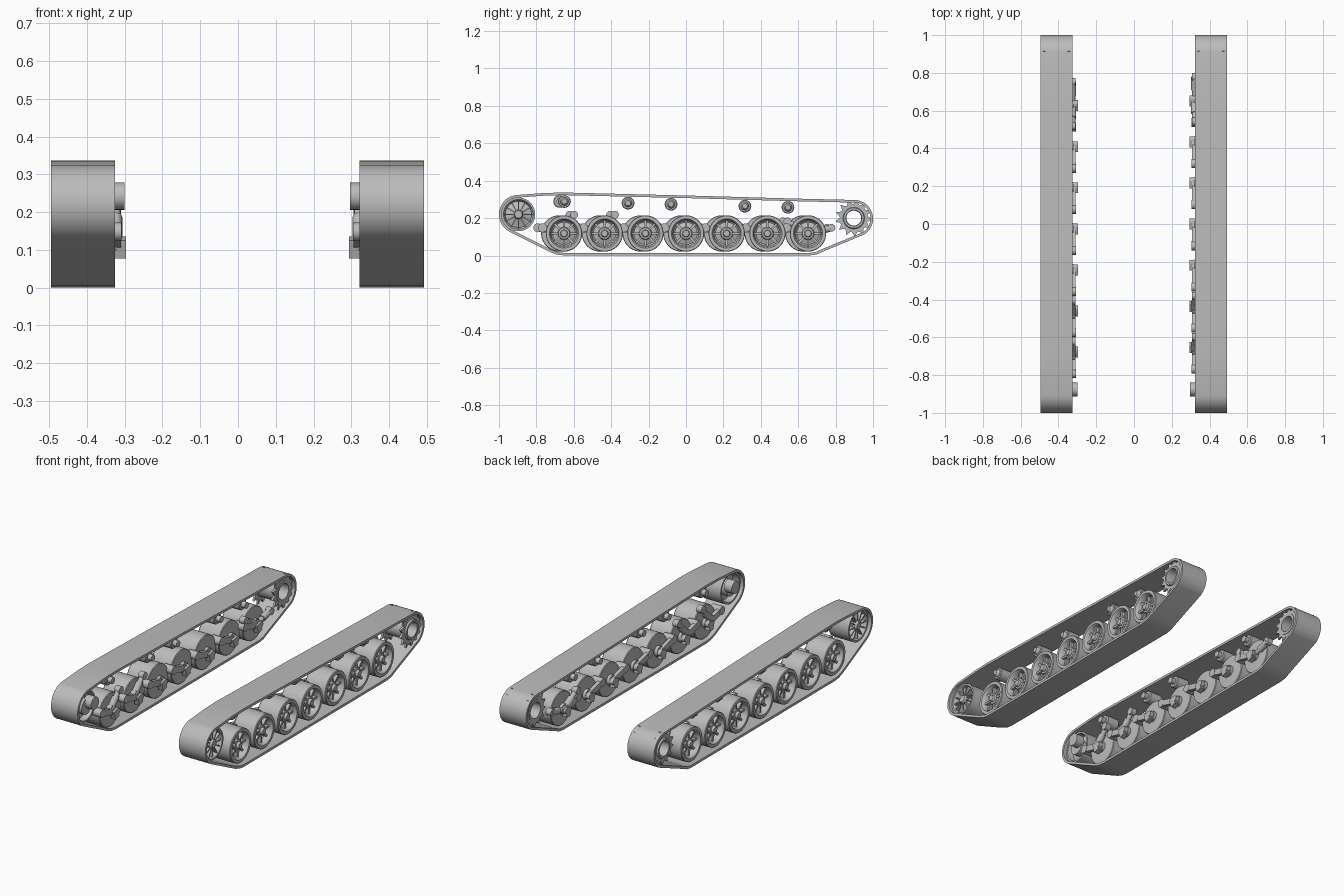
import bpy, bmesh
from math import sin, cos, pi, radians
from mathutils import Vector, Matrix

old = bpy.data.objects.get("Cube")
if old:
    bpy.data.objects.remove(old)

grey = bpy.data.materials.new("track_grey")
grey.use_nodes = True
colour = (0.5, 0.5, 0.5, 1)
grey.diffuse_color = colour
grey.node_tree.nodes["Principled BSDF"].inputs["Base Color"].default_value = colour
parts = []


def finish(bm, name):
    bmesh.ops.recalc_face_normals(bm, faces=bm.faces)
    mesh = bpy.data.meshes.new(name)
    bm.to_mesh(mesh)
    bm.free()
    mesh.materials.append(grey)
    ob = bpy.data.objects.new(name, mesh)
    bpy.context.collection.objects.link(ob)
    parts.append(ob)


def lathe(bm, profile, centre, side, steps=40, closed=False):
    """Revolve (radius, outward offset) points around an axis along x."""
    rings = []
    for r, off in profile:
        if r == 0:
            rings.append([bm.verts.new(centre + Vector((side * off, 0, 0)))] * steps)
        else:
            rings.append([bm.verts.new(centre + Vector((side * off, r * cos(2 * pi * k / steps),
                          r * sin(2 * pi * k / steps)))) for k in range(steps)])
    pairs = list(zip(rings, rings[1:]))
    if closed:
        pairs.append((rings[-1], rings[0]))
    for a, b in pairs:
        for k in range(steps):
            n = (k + 1) % steps
            bm.faces.new(list(dict.fromkeys((a[k], a[n], b[n], b[k]))))


def rod(bm, a, b, r, steps=16):
    d = b - a
    m = Matrix.Translation((a + b) / 2) @ d.to_track_quat('Z', 'Y').to_matrix().to_4x4()
    bmesh.ops.create_cone(bm, cap_ends=True, segments=steps, radius1=r, radius2=r,
                          depth=d.length, matrix=m)


def block(bm, centre, size, angle=0):
    m = Matrix.Translation(centre) @ Matrix.Rotation(angle, 4, 'X') @ Matrix.Diagonal((*size, 1))
    bmesh.ops.create_cube(bm, size=1, matrix=m)


def arc(cy, cz, r, start, end, n=18):
    angles = [radians(start + (end - start) * k / n) for k in range(n + 1)]
    return [Vector((cy + r * cos(a), cz + r * sin(a))) for a in angles]


def extrude_loops(bm, outer, inner, x0, x1):
    """Closed band between two matching yz loops."""
    loops = [[bm.verts.new((x, p.x, p.y)) for p in loop]
             for x, loop in ((x0, outer), (x1, outer), (x1, inner), (x0, inner))]
    n = len(outer)
    for i in range(4):
        a, b = loops[i], loops[(i + 1) % 4]
        for k in range(n):
            bm.faces.new((a[k], a[(k + 1) % n], b[(k + 1) % n], b[k]))


def track_belt(side, cx, name):
    outer = arc(-0.896, 0.22, 0.104, 242, 97)
    outer += [Vector(p) for p in ((-0.76, 0.334), (-0.66, 0.337), (0, 0.321), (0.6, 0.304))]
    outer += arc(0.9, 0.197, 0.1, 86, -58)
    outer += [Vector(p) for p in ((0.73, 0.02), (0.7, 0.006), (0.66, 0), (-0.65, 0),
                                  (-0.69, 0.005), (-0.73, 0.02))]
    inner = []
    for k, p in enumerate(outer):
        t = (outer[(k + 1) % len(outer)] - outer[k - 1]).normalized()
        inner.append(p + Vector((t.y, -t.x)) * 0.014)
    bm = bmesh.new()
    extrude_loops(bm, outer, inner, cx - 0.085, cx + 0.085)
    finish(bm, name + "_track_belt")


def road_wheel(side, centre, name):
    bm = bmesh.new()
    lathe(bm, [(0, .066), (.016, .066), (.02, .06), (.02, .052), (.03, .05), (.034, .036),
               (.06, .026), (.068, .032), (.073, .062), (.078, .068), (.094, .068), (.097, .064),
               (.097, -.064), (.094, -.068), (.03, -.072), (.03, -.09), (0, -.09)], centre, side)
    for k in range(8):
        a = 2 * pi * k / 8
        block(bm, centre + Vector((side * .038, .052 * cos(a), .052 * sin(a))), (.02, .04, .012), a)
    finish(bm, name)


def swing_arm(side, centre, name):
    bm = bmesh.new()
    pivot = centre + Vector((0, -0.115, 0.03))
    x = lambda v, off, dy=0, dz=0: v + Vector((side * off, dy, dz))
    # Stub axle, arm and torsion bar pivot
    rod(bm, x(centre, -.07, .01), x(centre, -.113, .01), .018)
    block(bm, x((centre + pivot) / 2, -.09), (.022, .12, .034), -0.25)
    rod(bm, x(pivot, -.04), x(pivot, -.102), .024)
    # Lower bracket
    block(bm, x(centre, -.098, -.005, -.012), (.03, .036, .05), 0.3)
    finish(bm, name)


def damper(side, start, end, name):
    bm = bmesh.new()
    rod(bm, start, end, .014)
    rod(bm, start, start.lerp(end, .6), .019)
    for p in (start, end):
        rod(bm, p - Vector((.016, 0, 0)), p + Vector((.016, 0, 0)), .021)
    finish(bm, name)


def return_roller(side, centre, name):
    bm = bmesh.new()
    lathe(bm, [(0, .04), (.014, .04), (.016, .034), (.02, .03), (.022, .022), (.03, .022),
               (.034, .018), (.034, -.055), (.03, -.06), (.018, -.06), (.018, -.085), (0, -.085)],
          centre, side, 28)
    finish(bm, name)


def idler(side, centre, name):
    bm = bmesh.new()
    lathe(bm, [(0, .068), (.02, .068), (.025, .06), (.025, .045), (.034, .04), (.07, .03),
               (.076, .058), (.08, .064), (.09, .064), (.09, -.064), (.08, -.064), (.074, -.03),
               (.045, -.035), (.045, -.07), (0, -.07)], centre, side)
    for k in range(12):
        a = 2 * pi * k / 12
        block(bm, centre + Vector((side * .045, .052 * cos(a), .052 * sin(a))), (.03, .046, .006), a)
    # Tensioner axle, set slightly high
    hub = centre + Vector((0, .02, .022))
    rod(bm, hub - Vector((side * .06, 0, 0)), hub - Vector((side * .11, 0, 0)), .036, 28)
    finish(bm, name)


def sprocket(side, centre, name):
    bm = bmesh.new()
    teeth = 13
    outer, inner = [], []
    for k in range(teeth * 4):
        a = 2 * pi * (k - 0.5) / (teeth * 4)
        d = Vector((cos(a), sin(a)))
        mid = centre.yz
        outer.append(mid + d * (.101 if k % 4 == 0 else .074 if k % 4 in (2,) else .082))
        inner.append(mid + d * .045)
    # Toothed rings on a hollow drum
    for off in (-.065, .065):
        x = centre.x + off
        extrude_loops(bm, outer, inner, x - .006, x + .006)
    lathe(bm, [(.04, .066), (.043, .08), (.054, .08), (.06, .066), (.06, -.074), (.045, -.074)],
          centre, side, closed=True)
    finish(bm, name)


for side, name, cx, shift in ((1, "left", .407, 0), (-1, "right", -.41, -.025)):
    track_belt(side, cx, name)
    idler(side, Vector((cx, -.896, .22)), name + "_idler_wheel")
    sprocket(side, Vector((cx, .897, .2)), name + "_drive_sprocket")

    # Road wheels and suspension
    for i in range(7):
        hub = Vector((cx, (i - 3) * .2175 + shift, .118))
        road_wheel(side, hub, f"{name}_road_wheel_{i + 1}")
        swing_arm(side, hub, f"{name}_swing_arm_{i + 1}")
        if i in (0, 1):
            a = hub + Vector((-side * .085, -.02, .02))
            damper(side, a, hub + Vector((-side * .085, .055, .1)), f"{name}_damper_{i + 1}")
        if i == 6:
            a = hub + Vector((-side * .085, .125, .03))
            damper(side, a, hub + Vector((-side * .085, .01, 0)), f"{name}_rear_damper")
            damper(side, hub + Vector((-side * .085, 0, 0)),
                   hub + Vector((-side * .085, -.11, .065)), f"{name}_rear_damper_upper")

    # Return rollers follow the slope of the upper run
    for i, y in enumerate((-.65, -.31, -.08, .315, .545)):
        y += shift if i == 0 else 0
        return_roller(side, Vector((cx, y, .272 - .026 * y)), f"{name}_return_roller_{i + 1}")

bpy.ops.object.select_all(action='DESELECT')
for ob in parts:
    ob.select_set(True)
bpy.context.view_layer.objects.active = parts[0]
bpy.ops.object.shade_smooth_by_angle(angle=radians(35))
